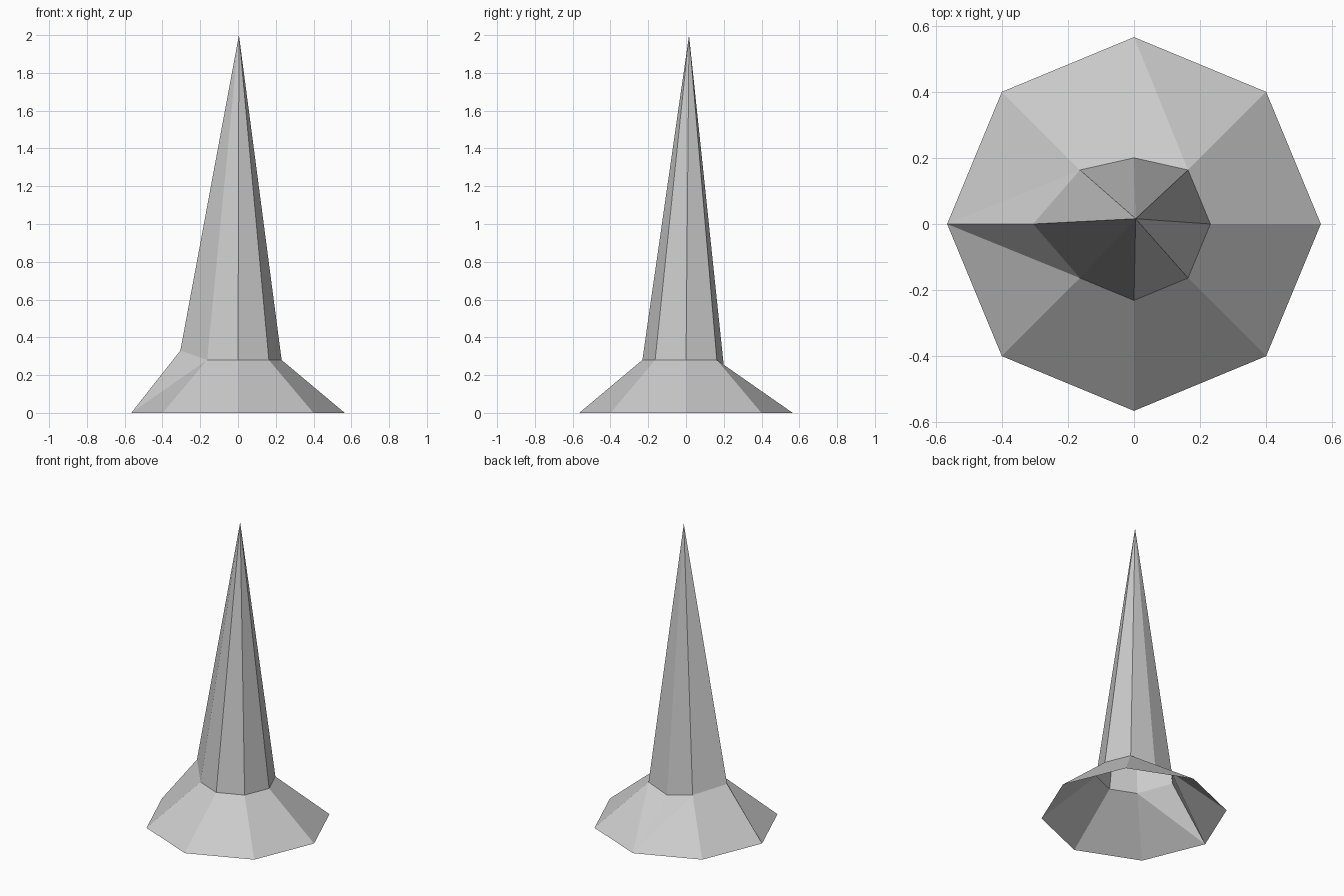
import bpy
import bmesh
from math import cos, sin, tau
from mathutils import Vector

cube = bpy.data.objects.get("Cube")
if cube:
    bpy.data.objects.remove(cube)

SIDES = 8
GREY = (0.6, 0.6, 0.6, 1.0)

grey = bpy.data.materials.new("plain grey")
grey.use_nodes = True
grey.diffuse_color = GREY
grey.node_tree.nodes["Principled BSDF"].inputs["Base Color"].default_value = GREY


def ring(radius, z):
    """Octagon with corners on the axes."""
    return [Vector((radius * cos(tau * i / SIDES), radius * sin(tau * i / SIDES), z))
            for i in range(SIDES)]


def add_part(name, points, faces):
    bm = bmesh.new()
    verts = [bm.verts.new(p) for p in points]
    for face in faces:
        bm.faces.new([verts[i] for i in face])
    mesh = bpy.data.meshes.new(name)
    bm.to_mesh(mesh)
    bm.free()
    mesh.materials.append(grey)
    obj = bpy.data.objects.new(name, mesh)
    bpy.context.collection.objects.link(obj)
    return obj


# Shared collar where skirt and spire meet, with two displaced corners
rim = ring(0.565, 0)
collar = ring(0.231, 0.28)
collar[2] = Vector((0, 0.2, 0.25))
collar[4] = Vector((-0.305, 0, 0.33))
apex = Vector((0.005, 0.016, 2))

# Flared skirt, open underneath; folds run out from the displaced corners
skirt_faces = []
for i in range(SIDES):
    j = (i + 1) % SIDES
    a, b, c, d = i, j, SIDES + j, SIDES + i
    if i in (2, 4):
        skirt_faces += [(a, b, c), (a, c, d)]
    elif j in (2, 4):
        skirt_faces += [(a, b, d), (b, c, d)]
    else:
        skirt_faces.append((a, b, c, d))
add_part("flared_skirt", rim + collar, skirt_faces)

# Tall spire, slightly off centre at the tip
add_part("spire", collar + [apex],
         [(i, (i + 1) % SIDES, SIDES) for i in range(SIDES)])
